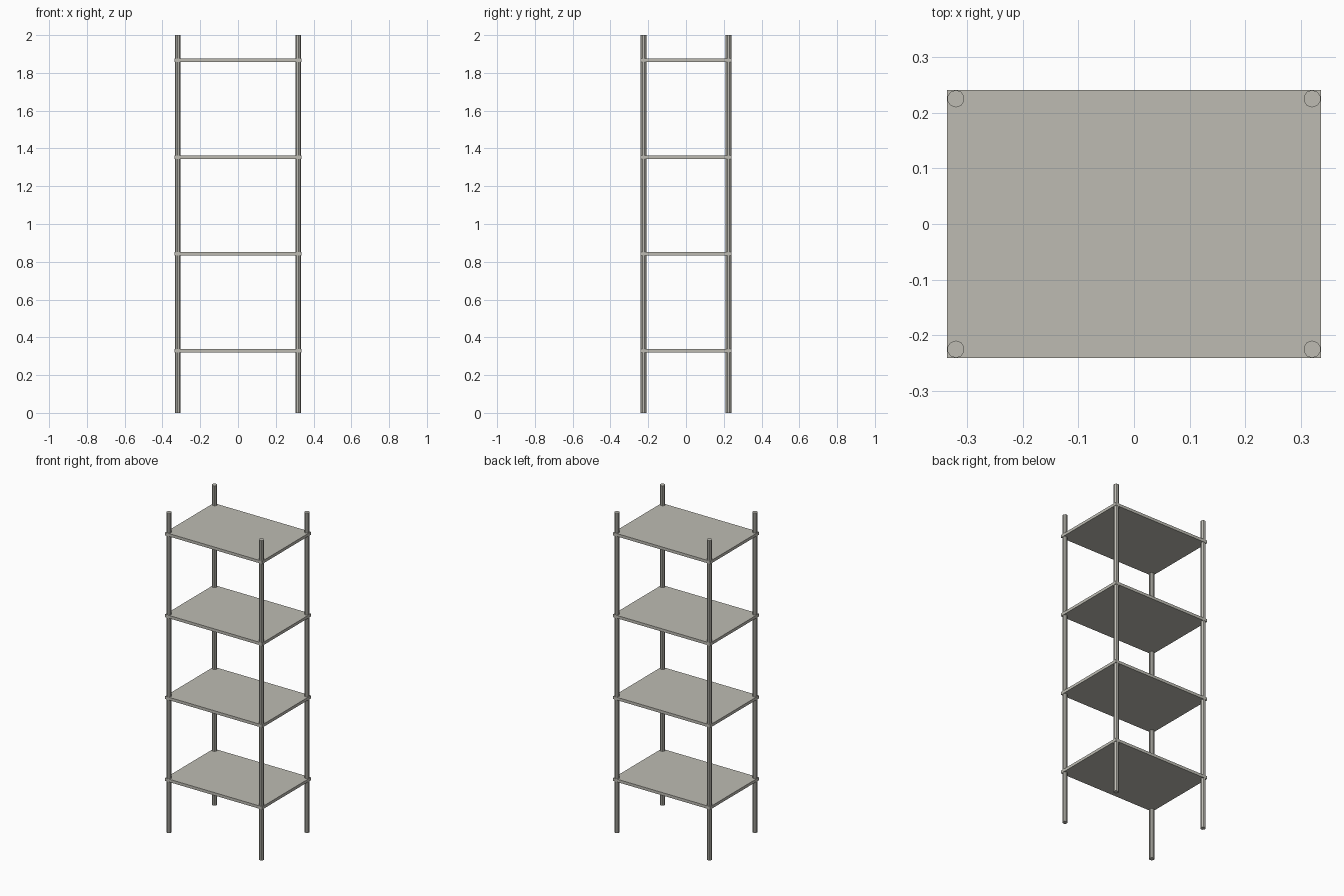
import bpy

if "Cube" in bpy.data.objects:
    bpy.data.objects.remove(bpy.data.objects["Cube"])

POST_X, POST_Y, POST_R = 0.32, 0.225, 0.0155
HEIGHT = 2.0

# Warm grey metal
metal = bpy.data.materials.new("warm_grey_metal")
metal.diffuse_color = (0.51, 0.50, 0.45, 1)
metal.use_nodes = True
metal.node_tree.nodes["Principled BSDF"].inputs["Base Color"].default_value = metal.diffuse_color

# Four faceted corner posts
for sx, x_name in ((-1, "left"), (1, "right")):
    for sy, y_name in ((-1, "front"), (1, "back")):
        bpy.ops.mesh.primitive_cylinder_add(
            vertices=10, radius=POST_R, depth=HEIGHT,
            location=(sx * POST_X, sy * POST_Y, HEIGHT / 2))
        post = bpy.context.object
        post.name = f"{y_name}_{x_name}_post"
        post.data.materials.append(metal)

# Four evenly spaced shelf boards, outer edges flush with the posts
for i in range(4):
    bpy.ops.mesh.primitive_cube_add(size=1, location=(0, 0, 0.33 + i * 0.512))
    shelf = bpy.context.object
    shelf.name = f"shelf_{i + 1}"
    shelf.scale = (0.672, 0.481, 0.018)
    bpy.ops.object.transform_apply(location=False, rotation=False, scale=True)
    shelf.data.materials.append(metal)
